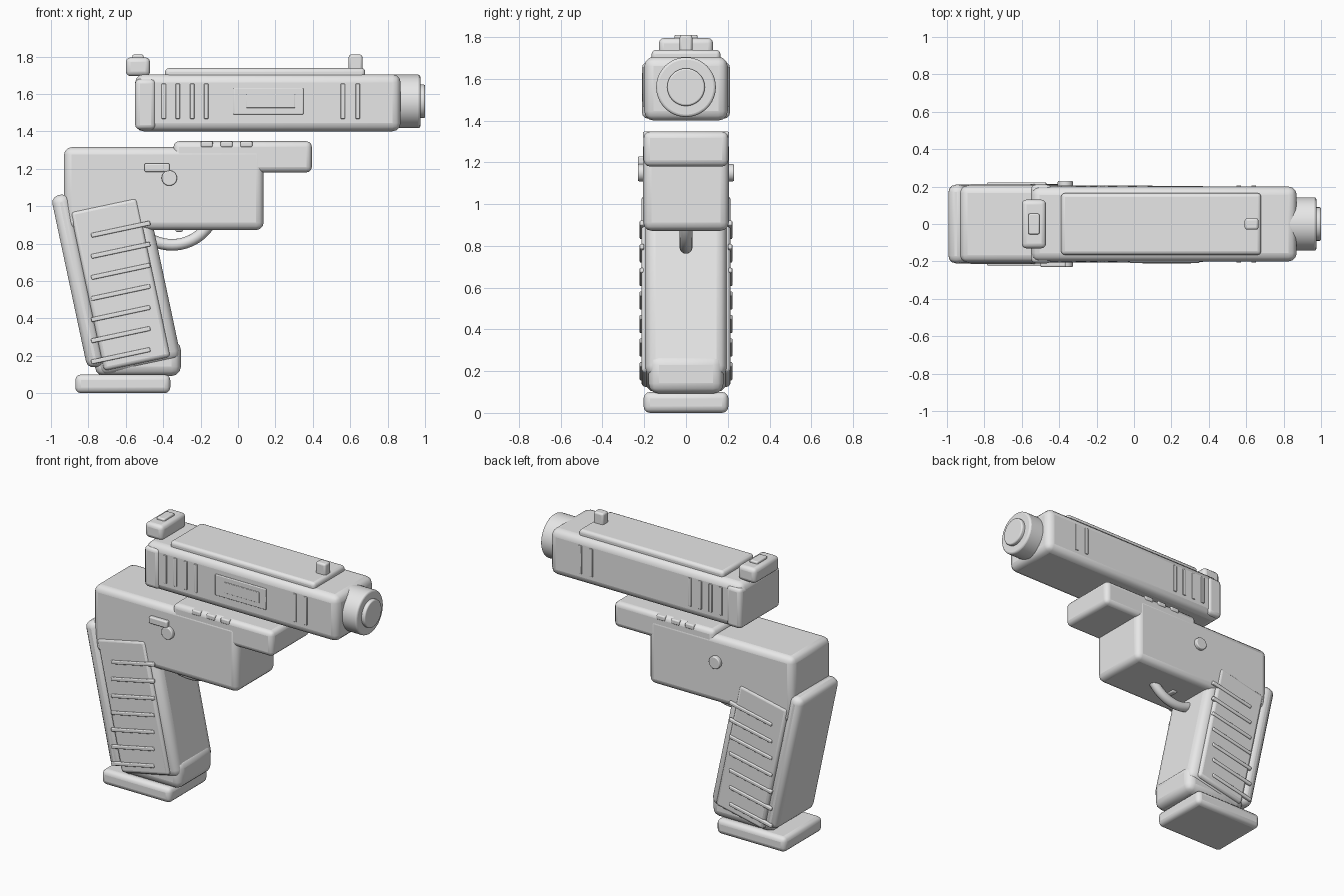
import bpy, math
from mathutils import Matrix, Vector

old = bpy.data.objects.get("Cube")
if old:
    bpy.data.objects.remove(old)

grey = bpy.data.materials.new("plain_grey")
grey.use_nodes = True
grey.diffuse_color = (0.8, 0.8, 0.8, 1)
grey.node_tree.nodes["Principled BSDF"].inputs["Base Color"].default_value = (0.8, 0.8, 0.8, 1)

TILT = math.radians(12)
GRIP = Matrix.Rotation(-TILT, 4, 'Y')   # grip axes: u rises to the front, w leans back


def finish(ob, name, bevel, segments=3):
    ob.name = name
    ob.data.materials.append(grey)
    if bevel:
        mod = ob.modifiers.new("rounding", 'BEVEL')
        mod.width = bevel
        mod.segments = segments
        mod.limit_method = 'ANGLE'
    bpy.ops.object.shade_smooth_by_angle(angle=math.radians(40))
    return ob


def box(name, x, y, z, bevel=0.0, frame=None):
    """Rounded box from (min, max) ranges, optionally in a rotated frame."""
    bpy.ops.mesh.primitive_cube_add(size=1)
    ob = bpy.context.object
    spans = (x, y, z)
    ob.data.transform(Matrix.Diagonal([b - a for a, b in spans] + [1]))
    centre = Matrix.Translation(Vector([(a + b) / 2 for a, b in spans]))
    ob.matrix_world = (frame or Matrix()) @ centre
    return finish(ob, name, bevel)


def disc(name, centre, radius, depth, axis, bevel):
    turn = (0, math.pi / 2, 0) if axis == 'X' else (math.pi / 2, 0, 0)
    bpy.ops.mesh.primitive_cylinder_add(vertices=48, radius=radius, depth=depth,
                                        location=centre, rotation=turn)
    return finish(bpy.context.object, name, bevel)


def sym(half):
    return (-half, half)


# Slide and its top details
box("slide", (-0.55, 0.87), sym(0.2), (1.4, 1.705), 0.045)
box("slide_rear_cap", (-0.55, -0.44), sym(0.21), (1.41, 1.68), 0.025)
box("slide_top_rib", (-0.39, 0.68), sym(0.165), (1.68, 1.738), 0.02)
box("rear_sight", (-0.6, -0.47), sym(0.13), (1.695, 1.795), 0.025)
box("rear_sight_button", (-0.565, -0.505), sym(0.055), (1.78, 1.81), 0.008)
box("front_sight", (0.592, 0.665), sym(0.03), (1.72, 1.81), 0.012)

# Barrel and muzzle
disc("barrel", (0.88, 0, 1.56), 0.143, 0.19, 'X', 0.012)
disc("muzzle_plug", (0.97, 0, 1.56), 0.09, 0.06, 'X', 0.008)

# Port plate on the front side only
box("port_frame", (-0.025, 0.35), (-0.208, -0.19), (1.49, 1.63), 0.005)
box("port_plate", (0.045, 0.305), (-0.211, -0.19), (1.525, 1.597), 0.003)

# Frame, front rail and base plate
box("frame", (-0.93, 0.137), sym(0.205), (0.872, 1.315), 0.04)
box("front_rail", (-0.345, 0.395), sym(0.203), (1.18, 1.347), 0.03)
box("base_plate", (-0.87, -0.362), sym(0.203), (0, 0.1), 0.03)

# Grip
box("grip_core", (-0.7, -0.258), sym(0.195), (0.24, 1.1), 0.05, GRIP)
box("grip_foot", (-0.765, -0.305), sym(0.18), (0.092, 0.28), 0.05)
box("backstrap", (-0.76, -0.665), sym(0.21), (0.295, 1.235), 0.04, GRIP)
box("grip_panels", (-0.675, -0.313), sym(0.213), (0.266, 1.135), 0.02, GRIP)

# Details repeated on both sides
for side, label in ((-1, "right"), (1, "left")):
    def out(inner, outer):
        return tuple(sorted((side * inner, side * outer)))

    for i, x in enumerate((-0.397, -0.322, -0.245, -0.17, 0.56, 0.64)):
        box(f"slide_groove_{label}_{i + 1}", (x - 0.012, x + 0.012),
            out(0.19, 0.206), (1.467, 1.655), 0.004)
    for i in range(3):
        x = -0.167 + i * 0.106
        box(f"rail_bump_{label}_{i + 1}", (x - 0.032, x + 0.032),
            out(0.16, 0.207), (1.315, 1.347), 0.008)
    for i in range(7):
        place = Matrix.Translation((-0.627, 0, 0.2 + i * 0.1128)) @ GRIP
        box(f"grip_rib_{label}_{i + 1}", sym(0.161), out(0.2, 0.222),
            sym(0.012), 0.006, place)
    disc(f"pivot_pin_{label}", (-0.367, side * 0.212, 1.15), 0.041, 0.036, 'Y', 0.006)

# Lever on the front side only
box("lever", (-0.5, -0.365), (-0.23, -0.19), (1.183, 1.228), 0.008)

# Trigger guard ring, its upper part sunk in the frame
bpy.ops.mesh.primitive_torus_add(major_radius=0.235, minor_radius=0.031,
                                 major_segments=64, minor_segments=16,
                                 location=(-0.352, 0, 1.028),
                                 rotation=(math.pi / 2, 0, 0))
finish(bpy.context.object, "trigger_guard", 0)
box("trigger", (-0.335, -0.295), sym(0.03), (0.862, 0.95), 0.01)
